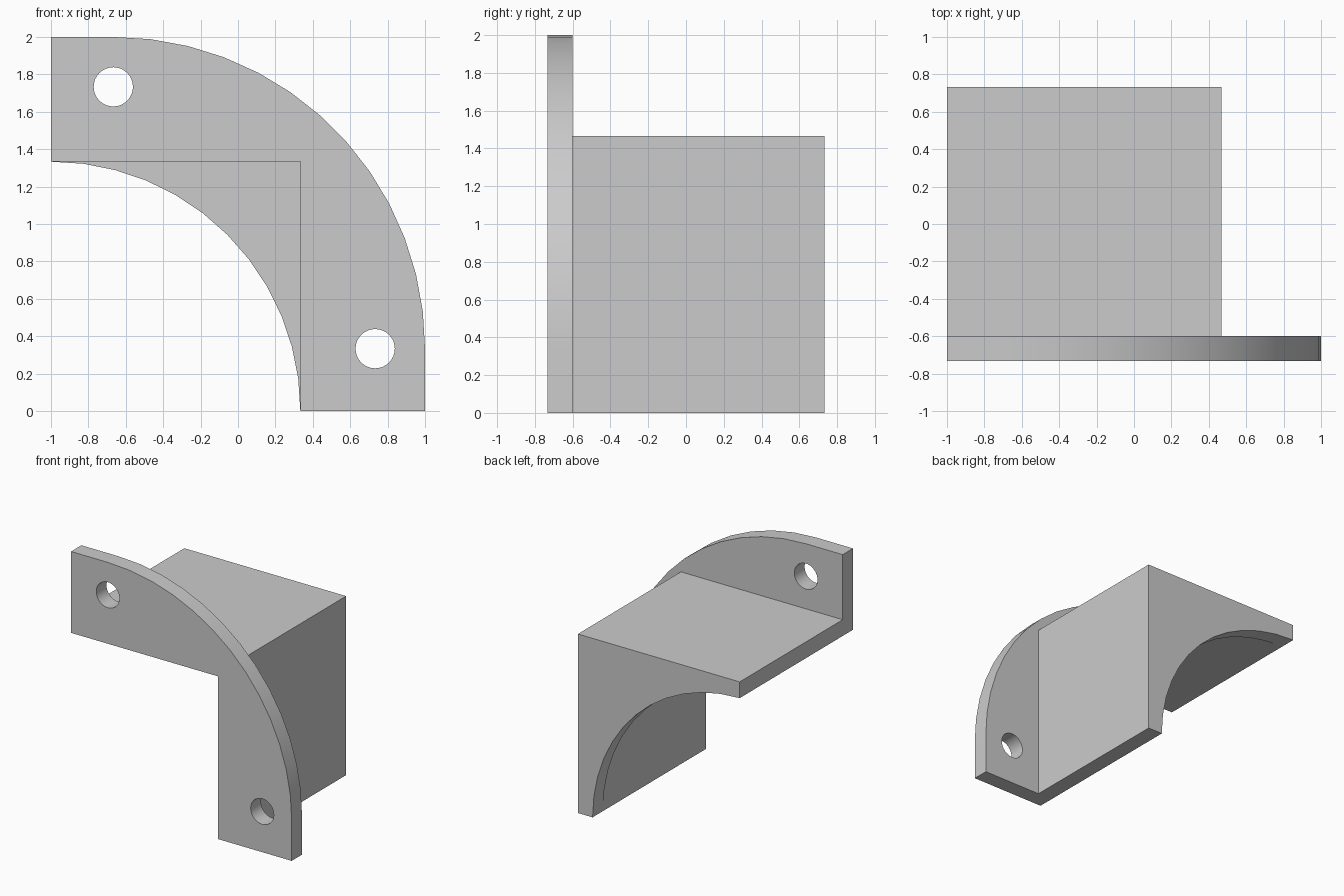
import bpy
import bmesh
from math import cos, sin, radians

if "Cube" in bpy.data.objects:
    bpy.data.objects.remove(bpy.data.objects["Cube"])

THIRD = 1 / 3
INNER = 4 * THIRD          # inside size of the angle
WALL = 0.4 * THIRD         # plate thickness
FRONT, BACK = -2.2 * THIRD, 2.2 * THIRD

grey = bpy.data.materials.new("plain grey")
grey.use_nodes = True
colour = (0.6, 0.6, 0.6, 1)
grey.diffuse_color = colour
grey.node_tree.nodes["Principled BSDF"].inputs["Base Color"].default_value = colour


def arc(cx, cz, r, steps, start=0, end=90):
    angles = [radians(start + (end - start) * i / steps) for i in range(steps + 1)]
    return [(cx + r * cos(a), cz + r * sin(a)) for a in angles]


def extrude(name, profile, y0, y1):
    """Solid made by sweeping an x-z profile from y0 to y1."""
    bm = bmesh.new()
    face = bm.faces.new([bm.verts.new((x, y0, z)) for x, z in profile])
    swept = bmesh.ops.extrude_face_region(bm, geom=[face])["geom"]
    moved = [v for v in swept if isinstance(v, bmesh.types.BMVert)]
    bmesh.ops.translate(bm, verts=moved, vec=(0, y1 - y0, 0))
    bmesh.ops.recalc_face_normals(bm, faces=bm.faces)
    mesh = bpy.data.meshes.new(name)
    bm.to_mesh(mesh)
    bm.free()
    mesh.materials.append(grey)
    obj = bpy.data.objects.new(name, mesh)
    bpy.context.collection.objects.link(obj)
    return obj


def combine(target, tool, operation):
    mod = target.modifiers.new(operation.lower(), "BOOLEAN")
    mod.operation, mod.object, mod.solver = operation, tool, "EXACT"
    bpy.context.view_layer.objects.active = target
    bpy.ops.object.modifier_apply(modifier=mod.name)
    bpy.data.objects.remove(tool)


# Right-angle shelf and side wall
edge = INNER - 1
outer = edge + WALL
corner = [(outer, 0), (outer, INNER + WALL), (-1, INNER + WALL), (-1, INNER)]
bracket = extrude("angle_bracket", corner + [(edge, INNER), (edge, 0)], FRONT, BACK)

# Curved gusset closing the back of the corner
hollow = arc(-1, 0, INNER, 12)[::-1]
gusset = extrude("back_gusset", corner[:3] + hollow, BACK - WALL, BACK)
combine(bracket, gusset, "UNION")

# Rounded mounting flange at the front
rim = arc(-2 * THIRD, THIRD, 5 * THIRD, 13)
flange_profile = [(1, 0)] + rim + [(-1, 2), (-1, INNER), (edge, INNER), (edge, 0)]
flange = extrude("front_flange", flange_profile, FRONT, FRONT + WALL)
combine(bracket, flange, "UNION")

# Screw holes through the flange
for x, z in ((-2 * THIRD, 2 - 0.8 * THIRD), (1 - 0.8 * THIRD, THIRD)):
    circle = arc(x, z, 0.105, 32, 0, 360)[:-1]
    cutter = extrude("hole_cutter", circle, FRONT - 0.1, FRONT + WALL + 0.1)
    combine(bracket, cutter, "DIFFERENCE")

# Smooth curves, crisp corners
bpy.ops.object.select_all(action="DESELECT")
bracket.select_set(True)
bpy.context.view_layer.objects.active = bracket
bpy.ops.object.shade_smooth_by_angle(angle=radians(30))
